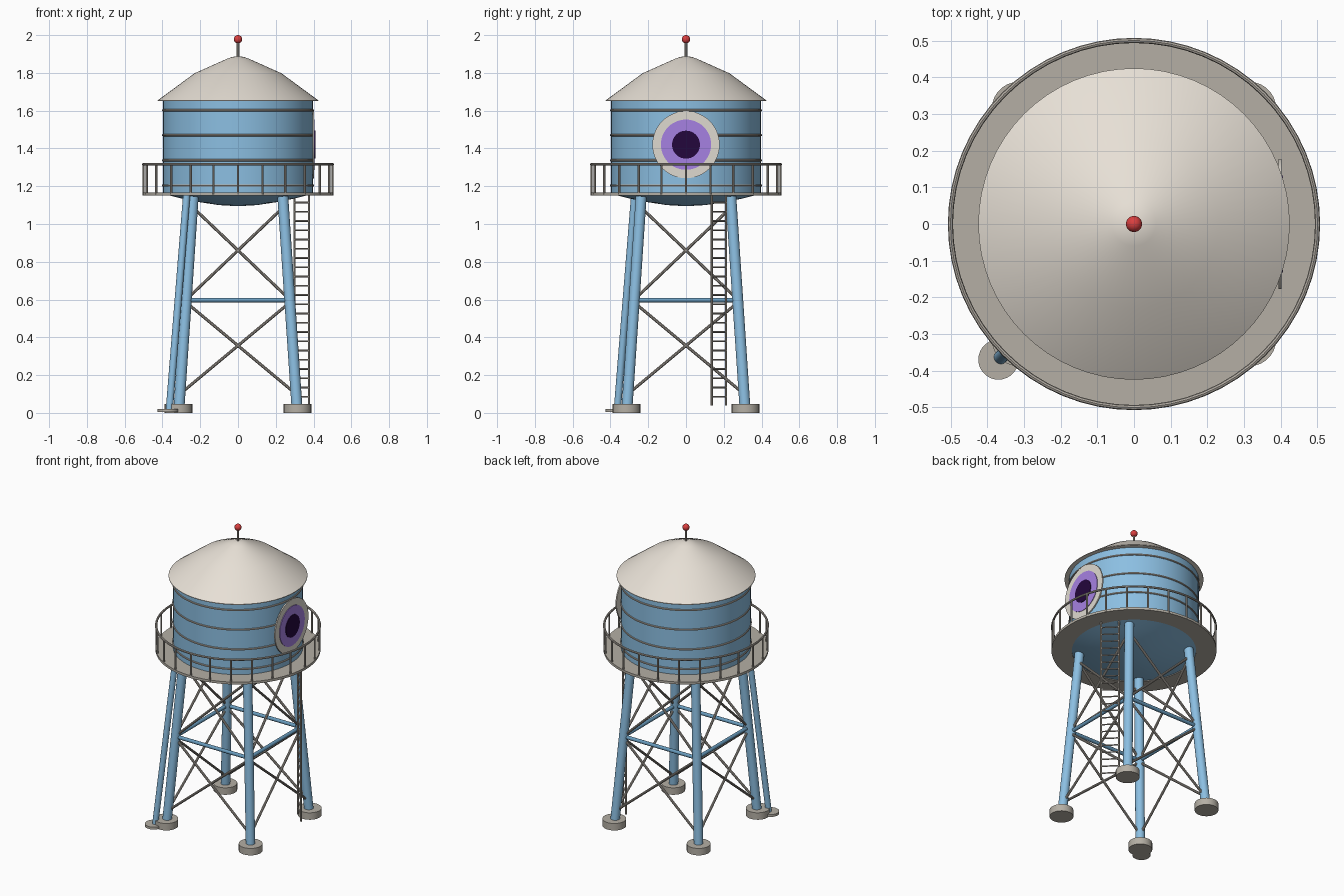
import bpy, bmesh, math
from mathutils import Vector

if "Cube" in bpy.data.objects:
    bpy.data.objects.remove(bpy.data.objects["Cube"])


def material(name, rgb):
    m = bpy.data.materials.new(name)
    m.diffuse_color = (*rgb, 1)
    m.use_nodes = True
    m.node_tree.nodes["Principled BSDF"].inputs["Base Color"].default_value = m.diffuse_color
    return m


BLUE = material("sky blue paint", (0.26, 0.52, 0.76))
DEEP = material("deeper blue paint", (0.14, 0.33, 0.51))
CREAM = material("cream roof", (0.80, 0.745, 0.67))
STONE = material("warm grey", (0.46, 0.43, 0.375))
STEEL = material("light grey steel", (0.44, 0.405, 0.36))
WHITE = material("eye off white", (0.74, 0.70, 0.63))
PURPLE = material("purple", (0.38, 0.22, 0.76))
DARK = material("dark violet", (0.017, 0.002, 0.045))
RED = material("red", (0.70, 0.05, 0.05))


def finish(name, bm, mat):
    bmesh.ops.recalc_face_normals(bm, faces=bm.faces)
    me = bpy.data.meshes.new(name)
    bm.to_mesh(me)
    bm.free()
    me.materials.append(mat)
    ob = bpy.data.objects.new(name, me)
    bpy.context.collection.objects.link(ob)
    bpy.ops.object.select_all(action='DESELECT')
    ob.select_set(True)
    bpy.context.view_layer.objects.active = ob
    bpy.ops.object.shade_smooth_by_angle(angle=math.radians(35))
    return ob


def add_rod(bm, a, b, r, seg=10):
    a, b = Vector(a), Vector(b)
    d = b - a
    mat = d.to_track_quat('Z', 'Y').to_matrix().to_4x4()
    mat.translation = (a + b) / 2
    bmesh.ops.create_cone(bm, cap_ends=True, segments=seg, radius1=r, radius2=r,
                          depth=d.length, matrix=mat)


def rods(name, pairs, r, mat, seg=10):
    bm = bmesh.new()
    for a, b in pairs:
        add_rod(bm, a, b, r, seg)
    return finish(name, bm, mat)


def lathe(name, profile, mat, seg=64, closed=False):
    """Spin an (r, z) profile round the z axis."""
    bm = bmesh.new()
    rings = []
    for r, z in profile:
        if r < 1e-6:
            rings.append([bm.verts.new((0, 0, z))])
        else:
            rings.append([bm.verts.new((r * math.cos(2 * math.pi * i / seg),
                                        r * math.sin(2 * math.pi * i / seg), z))
                          for i in range(seg)])
    pairs = list(zip(rings, rings[1:] + rings[:1])) if closed else list(zip(rings, rings[1:]))
    for p, q in pairs:
        for i in range(seg):
            j = (i + 1) % seg
            if len(p) == 1:
                bm.faces.new((p[0], q[i], q[j]))
            elif len(q) == 1:
                bm.faces.new((p[i], p[j], q[0]))
            else:
                bm.faces.new((p[i], p[j], q[j], q[i]))
    return finish(name, bm, mat)


def hoop(name, radius, z, r, mat):
    prof = [(radius + r * math.cos(k * math.pi / 4), z + r * math.sin(k * math.pi / 4))
            for k in range(8)]
    return lathe(name, prof, mat, closed=True)


# Tank with dished bottom, roof and steel bands
lathe("tank", [(0, 1.094), (0.1, 1.10), (0.2, 1.115), (0.3, 1.135), (0.397, 1.16),
               (0.397, 1.655), (0, 1.655)], BLUE)
lathe("roof", [(0, 1.651), (0.425, 1.651), (0.425, 1.655), (0.23, 1.798), (0.06, 1.874),
               (0.03, 1.885), (0, 1.887)], CREAM)
for i, z in enumerate((1.204, 1.337, 1.47, 1.602)):
    hoop(f"tank_band_{i + 1}", 0.397, z, 0.006, STEEL)

# Finial
rods("finial_rod", [((0, 0, 1.87), (0, 0, 1.97))], 0.007, STEEL)
bm = bmesh.new()
bmesh.ops.create_uvsphere(bm, u_segments=20, v_segments=12, radius=0.022)
bmesh.ops.translate(bm, verts=bm.verts, vec=(0, 0, 1.978))
finish("finial_ball", bm, RED)

# Walkway and railing
lathe("walkway", [(0.38, 1.151), (0.505, 1.151), (0.505, 1.167), (0.38, 1.167)],
      STONE, closed=True)
hoop("walkway_rail", 0.501, 1.316, 0.007, STEEL)
posts = []
for i in range(24):
    a = 2 * math.pi * i / 24
    x, y = 0.5 * math.cos(a), 0.5 * math.sin(a)
    posts.append(((x, y, 1.155), (x, y, 1.316)))
rods("railing_posts", posts, 0.006, STEEL, 8)


# Legs, feet, struts and cross braces
def leg_point(sx, sy, z):
    c = 0.314 - 0.067 * z
    return Vector((sx * c, sy * c, z))


corners = [(-1, -1), (1, -1), (1, 1), (-1, 1)]
rods("legs", [(leg_point(*c, 0.03), leg_point(*c, 1.145)) for c in corners], 0.029, BLUE, 20)
rods("feet", [((c[0] * 0.315, c[1] * 0.315, 0), (c[0] * 0.315, c[1] * 0.315, 0.047))
              for c in corners], 0.073, STONE, 28)
struts, braces = [], []
for c, d in zip(corners, corners[1:] + corners[:1]):
    struts.append((leg_point(*c, 0.597), leg_point(*d, 0.597)))
    for lo, hi in ((0.10, 0.585), (0.60, 1.09)):
        braces.append((leg_point(*c, lo), leg_point(*d, hi)))
        braces.append((leg_point(*d, lo), leg_point(*c, hi)))
rods("struts", struts, 0.012, DEEP, 12)
rods("cross_braces", braces, 0.008, STEEL)

# Outer pipe with base plate, beside the front left leg
rods("side_pipe", [((-0.364, -0.364, 0.01), (-0.272, -0.272, 1.152))], 0.019, BLUE, 16)
rods("side_pipe_plate", [((-0.37, -0.37, 0.004), (-0.37, -0.37, 0.02))], 0.055, STONE, 28)

# Ladder, turned 45 degrees
p, q = Vector((0.376, 0.136, 0)), Vector((0.299, 0.212, 0))
up = Vector((0, 0, 1))
rods("ladder_rails", [(s + up * 0.04, s + up * 1.155) for s in (p, q)], 0.006, STEEL, 8)
rods("ladder_rungs", [(p + up * (0.085 + 0.049 * i), q + up * (0.085 + 0.049 * i))
                      for i in range(22)], 0.0045, STEEL, 8)

# Round eye on the right side
for name, r, x0, x1, mat in (("eye_white", 0.178, 0.394, 0.402, WHITE),
                             ("eye_iris", 0.133, 0.399, 0.406, PURPLE),
                             ("eye_pupil", 0.074, 0.402, 0.410, DARK)):
    rods(name, [((x0, 0, 1.42), (x1, 0, 1.42))], r, mat, 48)
